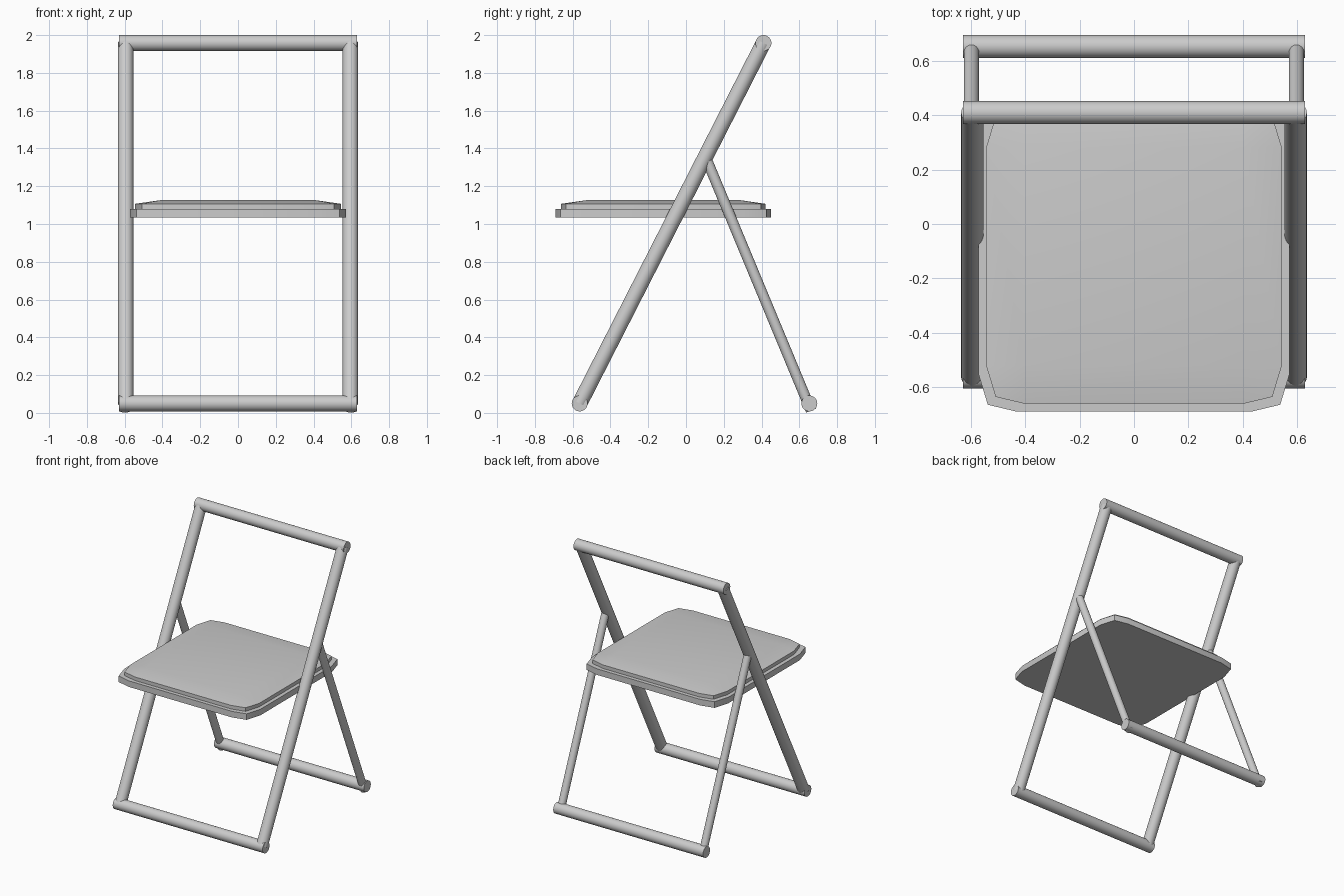
import bpy, bmesh, math
from mathutils import Vector

cube = bpy.data.objects.get("Cube")
if cube:
    bpy.data.objects.remove(cube, do_unlink=True)

grey = bpy.data.materials.new("light_grey")
grey.use_nodes = True
grey.diffuse_color = (0.6, 0.6, 0.6, 1)
grey.node_tree.nodes["Principled BSDF"].inputs["Base Color"].default_value = (0.6, 0.6, 0.6, 1)


def finish(obj):
    obj.data.materials.append(grey)
    bpy.ops.object.select_all(action='DESELECT')
    obj.select_set(True)
    bpy.context.view_layer.objects.active = obj
    bpy.ops.object.shade_smooth_by_angle(angle=math.radians(25))


def tube(name, start, end, radius):
    a, b = Vector(start), Vector(end)
    bpy.ops.mesh.primitive_cylinder_add(vertices=32, radius=radius, depth=(b - a).length,
                                        location=(a + b) / 2)
    obj = bpy.context.object
    obj.name = name
    obj.rotation_euler = (b - a).to_track_quat('Z', 'Y').to_euler()
    finish(obj)


def slab(name, inset, z0, z1, crown=0):
    """Cut-corner panel; a crown raises an inner rectangle on the top."""
    mid_y, half_x, half_y = -0.12, 0.573 - inset, 0.57 - inset
    core_x, core_y = half_x - 0.14, half_y - 0.14
    bm = bmesh.new()
    low, high, core = [], [], []
    for sx, sy in ((1, 1), (-1, 1), (-1, -1), (1, -1)):
        corner = [(half_x, core_y), (half_x - 0.035, half_y - 0.025), (core_x, half_y)]
        if sx * sy < 0:
            corner.reverse()
        for x, y in corner:
            low.append(bm.verts.new((sx * x, mid_y + sy * y, z0)))
            high.append(bm.verts.new((sx * x, mid_y + sy * y, z1)))
        core.append(bm.verts.new((sx * core_x, mid_y + sy * core_y, z1 + crown)))
    count = len(low)
    bm.faces.new(low[::-1])
    bm.faces.new(core)
    for i in range(count):
        j = (i + 1) % count
        bm.faces.new((low[i], low[j], high[j], high[i]))
        c, d = core[i // 3], core[j // 3]
        bm.faces.new((high[i], high[j], c) if c == d else (high[i], high[j], d, c))
    bmesh.ops.recalc_face_normals(bm, faces=bm.faces)
    mesh = bpy.data.meshes.new(name)
    bm.to_mesh(mesh)
    bm.free()
    obj = bpy.data.objects.new(name, mesh)
    bpy.context.collection.objects.link(obj)
    finish(obj)


# Cross bars
for name, y, z in (("top_rail", 0.41, 1.958), ("front_foot_bar", -0.563, 0.05),
                   ("rear_foot_bar", 0.653, 0.05)):
    tube(name, (-0.63, y, z), (0.63, y, z), 0.042)

# Leaning frame posts and rear props on both sides
for side, s in (("left", 1), ("right", -1)):
    tube(side + "_frame_post", (s * 0.595, -0.563, 0.05), (s * 0.595, 0.41, 1.958), 0.041)
    tube(side + "_rear_leg", (s * 0.598, 0.662, 0.012), (s * 0.598, 0.112, 1.335), 0.028)

# Seat board with a slightly domed pad
slab("seat_board", 0, 1.034, 1.08)
slab("seat_pad", 0.029, 1.08, 1.107, 0.02)
